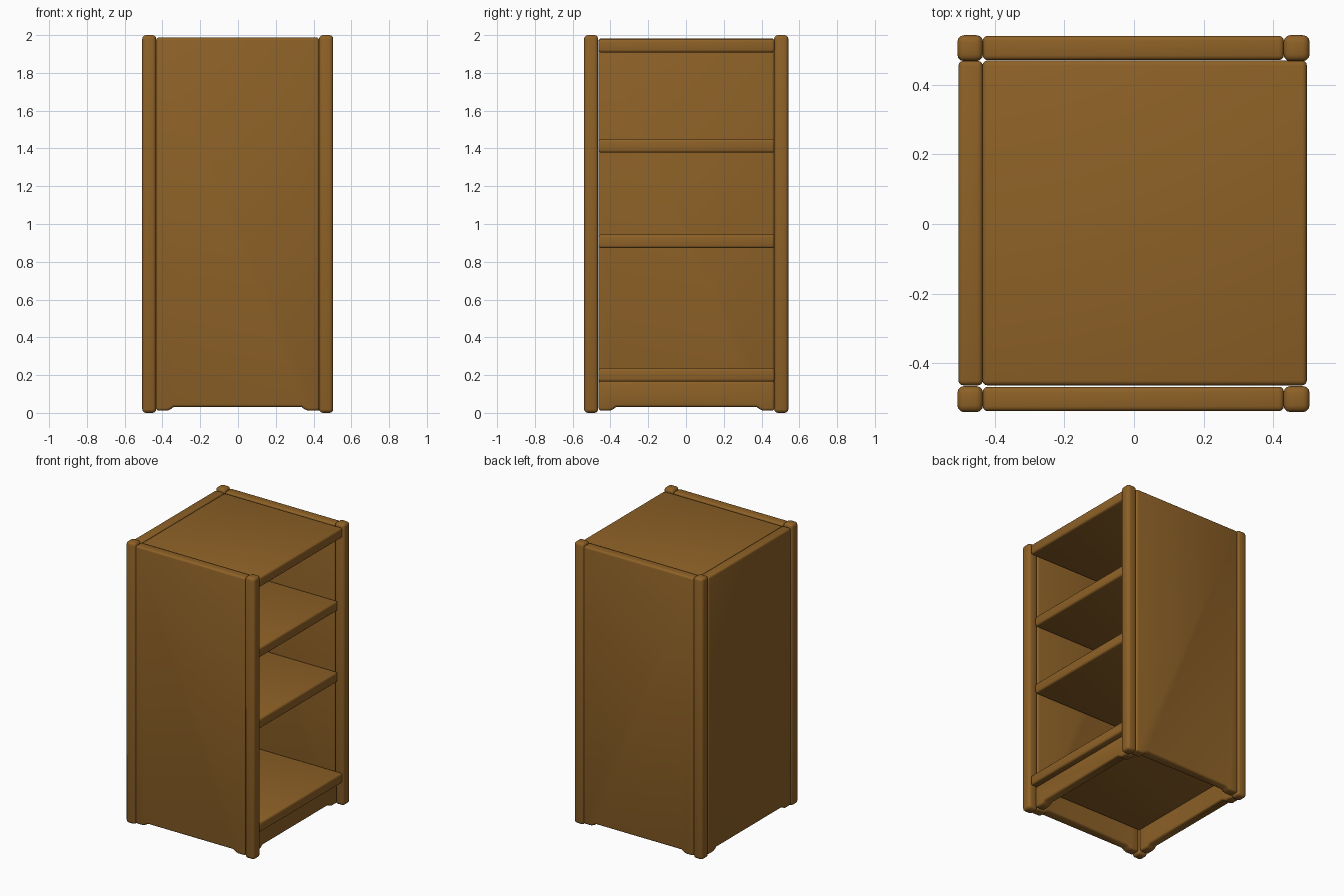
import bpy, bmesh, math
from mathutils import Matrix, Vector

if "Cube" in bpy.data.objects:
    bpy.data.objects.remove(bpy.data.objects["Cube"])

wood = bpy.data.materials.new("brown wood")
wood.diffuse_color = (0.27, 0.12, 0.02, 1)
wood.use_nodes = True
wood.node_tree.nodes["Principled BSDF"].inputs["Base Color"].default_value = wood.diffuse_color


def finish(name, bm, bevel):
    """Turn a bmesh into a softly rounded wooden part."""
    bmesh.ops.recalc_face_normals(bm, faces=bm.faces)
    me = bpy.data.meshes.new(name)
    bm.to_mesh(me)
    bm.free()
    me.materials.append(wood)
    for p in me.polygons:
        p.use_smooth = True
    ob = bpy.data.objects.new(name, me)
    bpy.context.collection.objects.link(ob)
    mod = ob.modifiers.new("rounded edges", 'BEVEL')
    mod.width = bevel
    mod.segments = 3
    mod.limit_method = 'ANGLE'
    mod.angle_limit = math.radians(40)
    return ob


def box(name, lo, hi, bevel):
    bm = bmesh.new()
    lo, hi = Vector(lo), Vector(hi)
    size = hi - lo
    bmesh.ops.create_cube(bm, size=1, matrix=Matrix.Translation((lo + hi) / 2)
                          @ Matrix.Diagonal((*size, 1)))
    return finish(name, bm, bevel)


def footed_panel(name, along, a0, a1, d0, d1, top, bevel=0.014):
    """Upright board with a shallow cut-out between two feet."""
    low, high = 0.012, 0.032
    prof = [(a0, low), (a0 + 0.06, low), (a0 + 0.077, 0.019), (a0 + 0.095, high),
            (a1 - 0.095, high), (a1 - 0.077, 0.019), (a1 - 0.06, low), (a1, low),
            (a1, top), (a0, top)]
    bm = bmesh.new()
    place = (lambda a, d, z: (a, d, z)) if along == 'x' else (lambda a, d, z: (d, a, z))
    face = bm.faces.new([bm.verts.new(place(a, d0, z)) for a, z in prof])
    ext = bmesh.ops.extrude_face_region(bm, geom=[face])
    move = Vector(place(0, d1 - d0, 0))
    bmesh.ops.translate(bm, vec=move,
                        verts=[v for v in ext['geom'] if isinstance(v, bmesh.types.BMVert)])
    return finish(name, bm, bevel)


# Corner posts
for xn, x0, x1 in (("back", -0.507, -0.433), ("open", 0.429, 0.504)):
    for yn, y0, y1 in (("front", -0.54, -0.465), ("rear", 0.467, 0.542)):
        box(f"{yn}_{xn}_post", (x0, y0, 0), (x1, y1, 2.0), 0.02)

# Side panels and back panel, all with small feet
footed_panel("front_side_panel", 'x', -0.434, 0.430, -0.537, -0.467, 1.987)
footed_panel("rear_side_panel", 'x', -0.434, 0.430, 0.470, 0.540, 1.987)
footed_panel("back_panel", 'y', -0.463, 0.468, -0.504, -0.434, 1.983)

# Plinth board under the bottom shelf
footed_panel("plinth_board", 'y', -0.463, 0.468, 0.385, 0.455, 0.168)

# Top board and shelves
for name, z0, z1, front in (("top_board", 1.908, 1.98, 0.496),
                            ("upper_shelf", 1.378, 1.45, 0.458),
                            ("middle_shelf", 0.872, 0.945, 0.458),
                            ("bottom_shelf", 0.165, 0.237, 0.496)):
    box(name, (-0.435, -0.463, z0), (front, 0.469, z1), 0.014)
